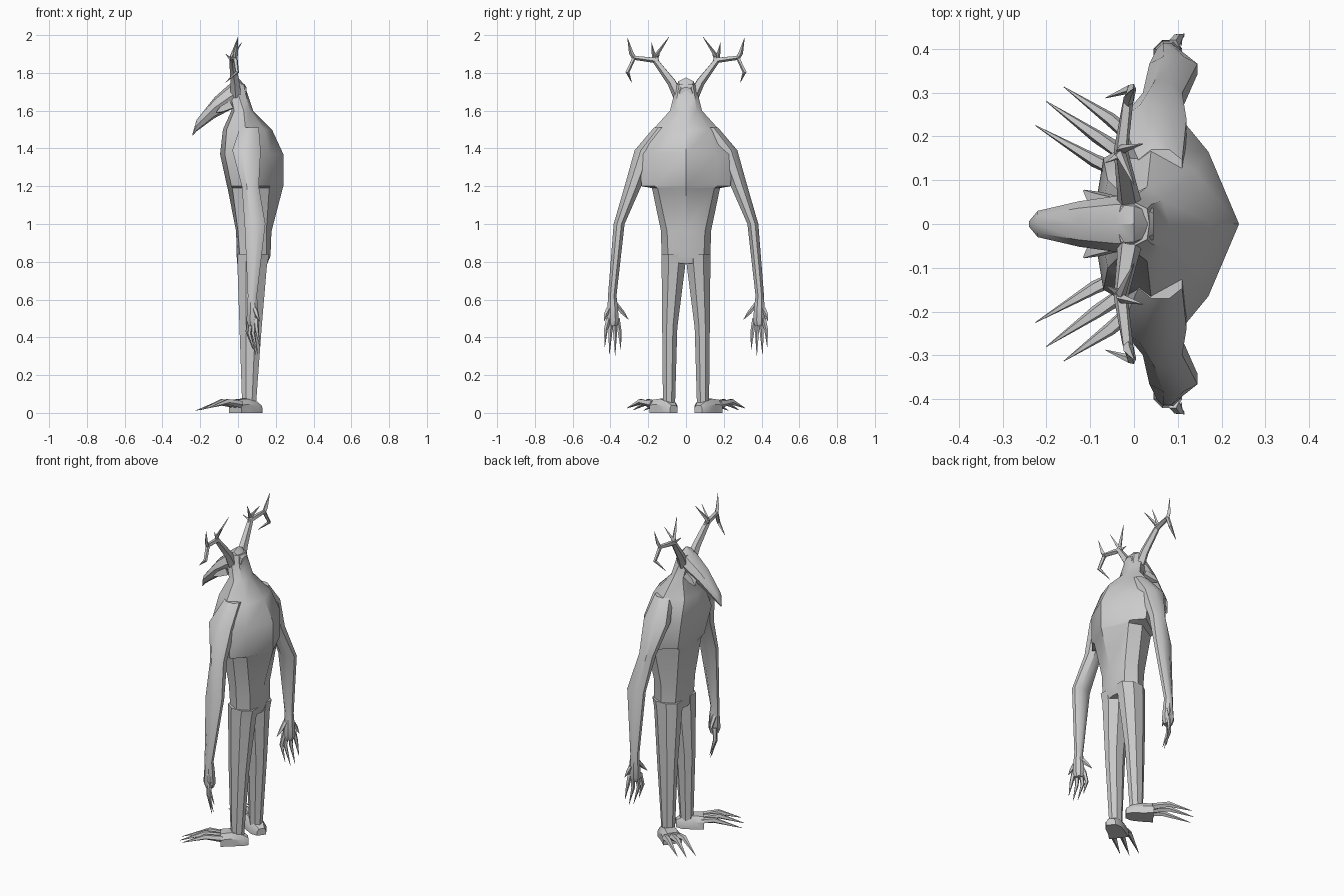
import bpy, bmesh, math
from mathutils import Vector

gray = bpy.data.materials.new("plain gray")
gray.diffuse_color = (0.6, 0.6, 0.6, 1)


def finish(name, bm, mirror=False):
    bmesh.ops.recalc_face_normals(bm, faces=bm.faces)
    me = bpy.data.meshes.new(name)
    bm.to_mesh(me)
    bm.free()
    me.materials.append(gray)
    ob = bpy.data.objects.new(name, me)
    bpy.context.collection.objects.link(ob)
    if mirror:
        m = ob.modifiers.new("Mirror", 'MIRROR')
        m.use_axis = (False, True, False)
        m.use_mirror_merge = False
    bpy.ops.object.select_all(action='DESELECT')
    ob.select_set(True)
    bpy.context.view_layer.objects.active = ob
    bpy.ops.object.shade_smooth_by_angle(angle=math.radians(35))
    return ob


def loft(bm, rings):
    """Skin a list of closed rings and cap both ends."""
    vs = [[bm.verts.new(p) for p in r] for r in rings]
    n = len(vs[0])
    for a, b in zip(vs, vs[1:]):
        for i in range(n):
            j = (i + 1) % n
            bm.faces.new((a[i], a[j], b[j], b[i]))
    bm.faces.new(vs[0])
    bm.faces.new(vs[-1])


def oval(z, x0, x1, y0, y1, n=8):
    """Horizontal oval ring filling a box."""
    cx, cy, s = (x0 + x1) / 2, (y0 + y1) / 2, 1 / math.cos(math.pi / n)
    return [(cx + (x1 - x0) / 2 * s * math.cos((i + .5) * math.tau / n),
             cy + (y1 - y0) / 2 * s * math.sin((i + .5) * math.tau / n), z) for i in range(n)]


def branch(bm, pts, radii, n=5):
    """Tapered tube along a path."""
    pts = [Vector(p) for p in pts]
    rings = []
    for i, (p, r) in enumerate(zip(pts, radii)):
        d = (pts[min(i + 1, len(pts) - 1)] - pts[max(i - 1, 0)]).normalized()
        u = d.cross(Vector((1, 0.13, 0.07))).normalized()
        v = d.cross(u)
        rings.append([p + r * (u * math.cos(k * math.tau / n) + v * math.sin(k * math.tau / n))
                      for k in range(n)])
    loft(bm, rings)


# Torso: z, back ridge, back corner, side, front corner, front ridge
torso = [
    (0.79, .155, (.145, .09), (.08, .128), (.01, .09), -.005),
    (0.83, .172, (.15, .095), (.08, .130), (.01, .09), -.007),
    (0.96, .177, (.15, .10), (.08, .132), (.0, .09), -.01),
    (1.19, .237, (.165, .15), (.09, .18), (-.03, .11), -.055),
    (1.20, .24, (.17, .165), (.11, .235), (-.035, .13), -.058),
    (1.37, .24, (.17, .165), (.10, .25), (-.07, .15), -.095),
    (1.50, .18, (.14, .12), (.04, .175), (-.06, .10), -.08),
    (1.60, .08, (.065, .055), (.03, .085), (-.02, .06), -.035),
    (1.69, .05, (.04, .045), (.0, .062), (-.04, .05), -.05),
    (1.74, .035, (.03, .035), (.0, .05), (-.03, .04), -.04),
]
bm = bmesh.new()
rings = []
for z, xb, b, s, f, xf in torso:
    half = [b, s, f]
    rings.append([(xb, 0, z)] + [(x, y, z) for x, y in half] + [(xf, 0, z)]
                 + [(x, -y, z) for x, y in reversed(half)])
loft(bm, rings)
finish("torso", bm)

# Head: x, top z, bottom z, half width
bm = bmesh.new()
rings = []
for x, t, b, w in [(.045, 1.725, 1.66, .035), (.0, 1.775, 1.62, .058), (-.04, 1.745, 1.605, .064),
                   (-.125, 1.67, 1.56, .052), (-.22, 1.55, 1.49, .03), (-.24, 1.48, 1.467, .006)]:
    m = (t + b) / 2
    q = (t - b) / 4
    rings.append([(x, 0, t), (x, w * .7, m + q * 1.5), (x, w, m), (x, w * .6, b + q * .4), (x, 0, b),
                  (x, -w * .6, b + q * .4), (x, -w, m), (x, -w * .7, m + q * 1.5)])
loft(bm, rings)
finish("head", bm)

# Cheek points under the jaw
bm = bmesh.new()
branch(bm, [(-.04, .04, 1.63), (-.09, .058, 1.605), (-.115, .077, 1.59)], [.03, .022, .002], 4)
finish("cheeks", bm, True)

# Antlers
bm = bmesh.new()
branch(bm, [(-.01, .04, 1.68), (-.015, .075, 1.75), (-.03, .165, 1.868), (-.015, .275, 1.88),
            (-.005, .31, 1.805), (-.065, .288, 1.75)], [.03, .025, .017, .013, .011, .001])
for pts, r in [([(-.03, .15, 1.85), (-.03, .16, 1.89), (-.0, .09, 1.99)], .012),
               ([(-.03, .165, 1.86), (-.03, .17, 1.89), (.02, .183, 1.96)], .011),
               ([(-.015, .27, 1.87), (-.012, .29, 1.905), (.0, .31, 1.985)], .012),
               ([(-.03, .16, 1.865), (-.065, .14, 1.9)], .011)]:
    branch(bm, pts, [r] * (len(pts) - 1) + [.001], 4)
finish("antlers", bm, True)

# Arms and palms
bm = bmesh.new()
loft(bm, [oval(*r) for r in [(1.51, .01, .11, .09, .17), (1.39, -.03, .12, .16, .272),
                             (1.20, .02, .11, .237, .325), (1.0, .035, .145, .325, .383),
                             (.62, .052, .10, .368, .413), (.57, .05, .105, .362, .415),
                             (.49, .045, .11, .355, .42), (.46, .055, .1, .365, .41)]])
finish("arms", bm, True)

# Fingers and thumb
bm = bmesh.new()
for root, mid, tip in [((.06, .365, .5), (.05, .352, .43), (.08, .345, .335)),
                       ((.07, .38, .49), (.06, .376, .42), (.095, .375, .305)),
                       ((.085, .398, .49), (.08, .402, .42), (.105, .405, .31)),
                       ((.095, .41, .5), (.1, .425, .44), (.115, .43, .35)),
                       ((.065, .37, .57), (.06, .335, .53), (.05, .305, .495)),
                       ((.09, .41, .55), (.1, .425, .52), (.115, .434, .485))]:
    branch(bm, [root, mid, tip], [.014, .011, .001])
finish("fingers", bm, True)

# Legs
bm = bmesh.new()
loft(bm, [oval(*r) for r in [(.84, -.004, .165, .003, .13), (.78, -.003, .153, .004, .129),
                             (.45, .008, .125, .046, .126), (.04, .022, .095, .058, .122)]])
finish("legs", bm, True)

# Feet: heel to toe roots, turned outward
bm = bmesh.new()
rings = []
d = Vector((-.8, .6, 0))
side = Vector((.6, .8, 0))
for x, y, w, t in [(.115, .065, .026, .04), (.085, .08, .045, .06), (.03, .115, .05, .075),
                   (-.015, .15, .055, .07)]:
    c = Vector((x, y, 0))
    up = Vector((0, 0, t))
    rings.append([c - side * w, c + side * w, c + side * w + up * .6, c + side * w * .6 + up,
                  c - side * w * .6 + up, c - side * w + up * .6])
loft(bm, rings)
finish("feet", bm, True)

# Toes
bm = bmesh.new()
for root, mid, tip in [((.0, .105, .04), (-.09, .145, .055), (-.225, .225, .012)),
                       ((-.01, .15, .045), (-.085, .2, .06), (-.2, .28, .015)),
                       ((.015, .18, .045), (-.055, .24, .06), (-.16, .313, .025))]:
    branch(bm, [root, mid, tip], [.02, .016, .001])
finish("toes", bm, True)
